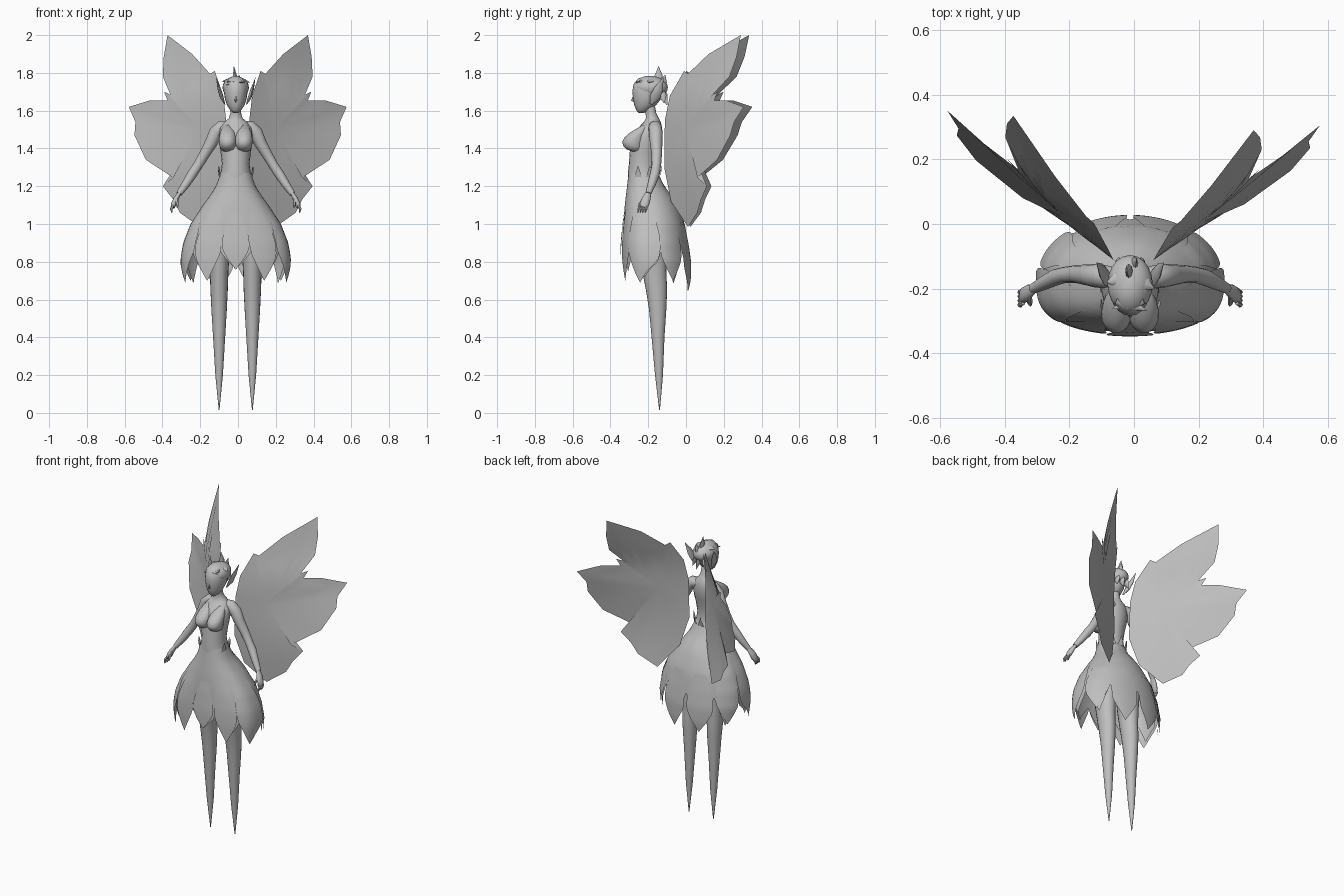
import bpy, bmesh, math
from mathutils import Vector

if "Cube" in bpy.data.objects:
    bpy.data.objects.remove(bpy.data.objects["Cube"])

CX = -0.012  # body centre line

grey = bpy.data.materials.new("plain_grey")
grey.diffuse_color = (0.52, 0.52, 0.52, 1)
grey.use_nodes = True
grey.node_tree.nodes["Principled BSDF"].inputs["Base Color"].default_value = grey.diffuse_color


def finish(name, bm, closed=True, angle=50):
    if closed:
        bmesh.ops.recalc_face_normals(bm, faces=bm.faces[:])
    me = bpy.data.meshes.new(name)
    bm.to_mesh(me)
    bm.free()
    me.materials.append(grey)
    ob = bpy.data.objects.new(name, me)
    bpy.context.collection.objects.link(ob)
    bpy.ops.object.select_all(action='DESELECT')
    ob.select_set(True)
    bpy.context.view_layer.objects.active = ob
    bpy.ops.object.shade_smooth_by_angle(angle=math.radians(angle))
    return ob


def bridge(bm, rings, loop=True):
    """Skin rings of vertices with quads."""
    n = len(rings[0])
    for a, b in zip(rings, rings[1:]):
        for i in range(n if loop else n - 1):
            j = (i + 1) % n
            bm.faces.new((a[i], a[j], b[j], b[i]))


def loft(name, rows, x=0.0, n=20):
    """Stacked ellipses: (z, y, rx, ry)."""
    bm = bmesh.new()
    rings = []
    for z, y, rx, ry in rows:
        rings.append([bm.verts.new((CX + x + rx * math.cos(math.tau * i / n),
                                    y + ry * math.sin(math.tau * i / n), z)) for i in range(n)])
    bridge(bm, rings)
    bm.faces.new(rings[0])
    bm.faces.new(rings[-1])
    return finish(name, bm)


def tube(name, pts, side=1, n=12, flat=1.0):
    """Round tube through (x, y, z, radius) points."""
    bm = bmesh.new()
    P = [Vector((CX + side * p[0], p[1], p[2])) for p in pts]
    rings = []
    for k, p in enumerate(P):
        d = (P[min(k + 1, len(P) - 1)] - P[max(k - 1, 0)]).normalized()
        u = d.cross(Vector((0, 1, 0.01))).normalized()
        v = d.cross(u)
        r = pts[k][3]
        rings.append([bm.verts.new(p + u * r * flat * math.cos(math.tau * i / n)
                                   + v * r * math.sin(math.tau * i / n)) for i in range(n)])
    bridge(bm, rings)
    bm.faces.new(rings[0])
    bm.faces.new(rings[-1])
    return finish(name, bm)


def ball(name, c, r):
    bm = bmesh.new()
    bmesh.ops.create_uvsphere(bm, u_segments=20, v_segments=12, radius=1)
    for v in bm.verts:
        v.co = Vector((CX + c[0] + v.co.x * r[0], c[1] + v.co.y * r[1], c[2] + v.co.z * r[2]))
    return finish(name, bm)


# Torso and neck
loft("torso", [(1.0, -.17, .14, .11), (1.12, -.195, .12, .1), (1.2, -.215, .098, .092),
               (1.27, -.228, .08, .08), (1.32, -.228, .073, .074), (1.38, -.222, .08, .076),
               (1.43, -.213, .087, .079), (1.47, -.204, .088, .077), (1.51, -.19, .083, .062),
               (1.54, -.178, .06, .045), (1.56, -.178, .036, .034), (1.59, -.186, .028, .028),
               (1.66, -.2, .028, .03)])

# Head, nose and hair
loft("head", [(1.588, -.236, .014, .014), (1.603, -.23, .03, .034), (1.63, -.216, .047, .058),
              (1.66, -.207, .057, .073), (1.70, -.202, .063, .082), (1.74, -.198, .06, .08),
              (1.77, -.196, .042, .058), (1.783, -.195, .014, .02)])
tube("nose", [(0, -.275, 1.685, .003), (0, -.284, 1.655, .006), (0, -.274, 1.645, .003)], n=8)
ball("hair_cap", (0, -.186, 1.722), (.07, .09, .06))
TUFTS = [((0, -.145, 1.75), (-.01, -.145, 1.835)), ((.01, -.13, 1.73), (.02, -.11, 1.79)),
         ((-.04, -.23, 1.755), (.05, -.268, 1.75)), ((.04, -.23, 1.755), (-.055, -.262, 1.735)),
         ((.03, -.18, 1.76), (.075, -.2, 1.75)), ((-.03, -.17, 1.76), (-.072, -.18, 1.755)),
         ((0, -.13, 1.71), (.01, -.1, 1.63)), ((.03, -.13, 1.7), (.045, -.115, 1.64)),
         ((-.03, -.13, 1.7), (-.045, -.115, 1.64))]
for a, b in TUFTS:
    m = [p + (q - p) * .4 for p, q in zip(a, b)]
    tube("hair_tuft", [(*a, .018), (*m, .022), (*b, .001)], n=8, flat=.5)

# Paired body parts
for s, tag in ((1, "right"), (-1, "left")):
    tube(tag + "_ear", [(.058, -.185, 1.635, .008), (.074, -.165, 1.67, .028),
                        (.088, -.145, 1.715, .024), (.104, -.12, 1.775, .001)], s, n=8, flat=.35)
    loft(tag + "_breast", [(1.384, -.262, .02, .022), (1.395, -.272, .035, .042),
                           (1.412, -.278, .043, .053), (1.435, -.28, .046, .058),
                           (1.46, -.27, .045, .054), (1.485, -.25, .04, .045),
                           (1.525, -.205, .022, .024)], x=s * .043)
    tube(tag + "_arm", [(.03, -.17, 1.515, .03), (.075, -.163, 1.513, .035), (.105, -.16, 1.485, .037),
                        (.13, -.158, 1.43, .033), (.165, -.155, 1.37, .028), (.2, -.157, 1.31, .025),
                        (.23, -.165, 1.265, .026), (.265, -.182, 1.21, .022), (.3, -.2, 1.16, .016)], s)
    tube(tag + "_palm", [(.297, -.199, 1.165, .015), (.315, -.21, 1.135, .023),
                         (.328, -.22, 1.105, .025), (.334, -.226, 1.088, .018)], s, flat=.6)
    for k in range(4):
        y = -.205 - .013 * k
        tube(tag + "_finger", [(.33, y, 1.1, .007), (.342, y - .006, 1.08, .007),
                               (.338, y - .012, 1.06, .003)], s, n=6)
    tube(tag + "_thumb", [(.312, -.225, 1.13, .009), (.31, -.245, 1.105, .008),
                          (.308, -.252, 1.085, .003)], s, n=6)
    # Legs tapering to a point
    loft(tag + "_leg", [(.015, -.14, .002, .002), (.2, -.143, .02, .021), (.4, -.148, .032, .034),
                        (.55, -.15, .041, .046), (.65, -.156, .046, .056), (.75, -.168, .049, .064),
                        (.85, -.175, .056, .073), (1.0, -.175, .065, .085)], x=s * .088)

# Skirt surface: (z, half width, front y, back y)
PROFILE = [(1.27, .08, -.304, -.148), (1.2, .105, -.312, -.115), (1.15, .137, -.318, -.075),
           (1.1, .172, -.324, -.045), (1.0, .232, -.332, -.006), (.9, .264, -.335, .01),
           (.8, .274, -.334, .022), (.7, .262, -.33, .022), (.62, .24, -.322, .012)]


def skirt_point(th, z, grow=1.0):
    for a, b in zip(PROFILE, PROFILE[1:]):
        if z >= b[0] or b is PROFILE[-1]:
            f = (a[0] - z) / (a[0] - b[0])
            rx, yf, yb = (a[i] + (b[i] - a[i]) * f for i in (1, 2, 3))
            break
    yc = yf * .5 + yb * .5
    s = math.sin(th)
    power = .75 - .17 * min(1, max(0, (1.2 - z) / .3))  # flatter front lower down
    reach = (yc - yf) * abs(s) ** power if s < 0 else (yb - yc) * s
    return Vector((CX + rx * grow * math.cos(th), yc + math.copysign(reach, s) * grow, z))


# Main skirt with a pointed hem
bm = bmesh.new()
COLS, ROWS, PETALS = 90, 14, 9
rings = []
for r in range(ROWS + 1):
    ring = []
    for c in range(COLS):
        u = c / COLS
        th = math.tau * u - math.pi / 2
        wave = abs(((u * PETALS) % 1) * 2 - 1)
        back = (1 + math.sin(th)) / 2
        tip = .76 - .1 * back
        hem = .87 + (tip - .87) * wave ** .9
        ring.append(bm.verts.new(skirt_point(th, 1.27 + (hem - 1.27) * r / ROWS)))
    rings.append(ring)
bridge(bm, rings)
finish("skirt", bm)

# Overlapping loose petals: (angle from front, half angle, top z, tip z, flare)
for ang, half, top, tip, flare in ((0, 15, 1.06, .76, .07), (33, 17, 1.1, .70, .05),
                                   (74, 24, 1.13, .69, .065), (118, 20, 1.05, .70, .03),
                                   (160, 18, 1.0, .64, .03)):
    for s in ((1, -1) if ang else (1,)):
        bm = bmesh.new()
        rings = []
        for r in range(15):
            v = r / 14
            w = half * (.5 + .5 * min(1, v / .4)) * (1 - max(0, (v - .6) / .4) ** 1.3)
            rings.append([bm.verts.new(skirt_point(
                math.radians(-90 + s * (ang + max(w, .2) * k / 4)),
                top + (tip - top) * v, 1.005 + flare * min(1, 1.5 * v))) for k in range(-4, 5)])
        bridge(bm, rings, loop=False)
        finish("loose_petal", bm)

# Small leaves around the back of the waist
for k in range(7):
    th = math.radians(-15 + 35 * k)
    base = skirt_point(th, 1.25)
    out = Vector((math.cos(th), math.sin(th), 0))
    side = Vector((-math.sin(th), math.cos(th), 0))
    bm = bmesh.new()
    bm.faces.new([bm.verts.new(p) for p in (base - side * .02, base + side * .02,
                  base + out * .008 + side * .012 + Vector((0, 0, .03)),
                  base + out * .008 + Vector((0, 0, .06)))])
    finish("waist_leaf", bm, closed=False)

# Wings: outline (x, y, z); the sheet twists backwards towards the top
WING = [(.06, -.112, 1.55), (.075, -.085, 1.68), (.12, -.01, 1.81), (.145, .01, 1.795),
        (.24, .12, 1.90), (.37, .29, 2.0), (.39, .268, 1.885), (.395, .23, 1.78),
        (.355, .14, 1.685), (.388, .168, 1.70), (.37, .15, 1.655), (.46, .212, 1.655),
        (.575, .305, 1.62), (.54, .255, 1.54), (.545, .235, 1.47), (.485, .165, 1.34),
        (.34, .06, 1.245), (.395, .11, 1.20), (.34, .08, 1.13), (.305, .06, 1.06),
        (.2, .01, .985), (.1, -.08, 1.12), (.055, -.115, 1.3)]
TWIST = [(.98, .6), (1.2, .6), (1.35, .65), (1.5, .75), (1.62, .8), (1.7, .86), (1.8, 1.05), (2.0, 1.26)]


def sheet_y(x, z):
    for a, b in zip(TWIST, TWIST[1:]):
        if z <= b[0]:
            break
    return -.115 + (x - .05) * (a[1] + (b[1] - a[1]) * (z - a[0]) / (b[0] - a[0]))


MID = (.2, 1.5)
for s, tag in ((1, "right"), (-1, "left")):
    bm = bmesh.new()
    rings = []
    for t in (1, .8, .6, .4, .2, 0):
        ring = []
        for x, y, z in WING:
            px, pz = MID[0] + (x - MID[0]) * t, MID[1] + (z - MID[1]) * t
            py = sheet_y(px, pz) + (y - sheet_y(x, z)) * t ** 2
            if s < 0:
                px, py = -px - .003, py + (py + .115) * .11
            ring.append((px, py, pz))
        rings.append([bm.verts.new(p) for p in (ring if t else ring[:1])])
    bridge(bm, rings[:-1])
    n = len(WING)
    for i in range(n):
        bm.faces.new((rings[-2][i], rings[-2][(i + 1) % n], rings[-1][0]))
    finish(tag + "_wing", bm, angle=60)
